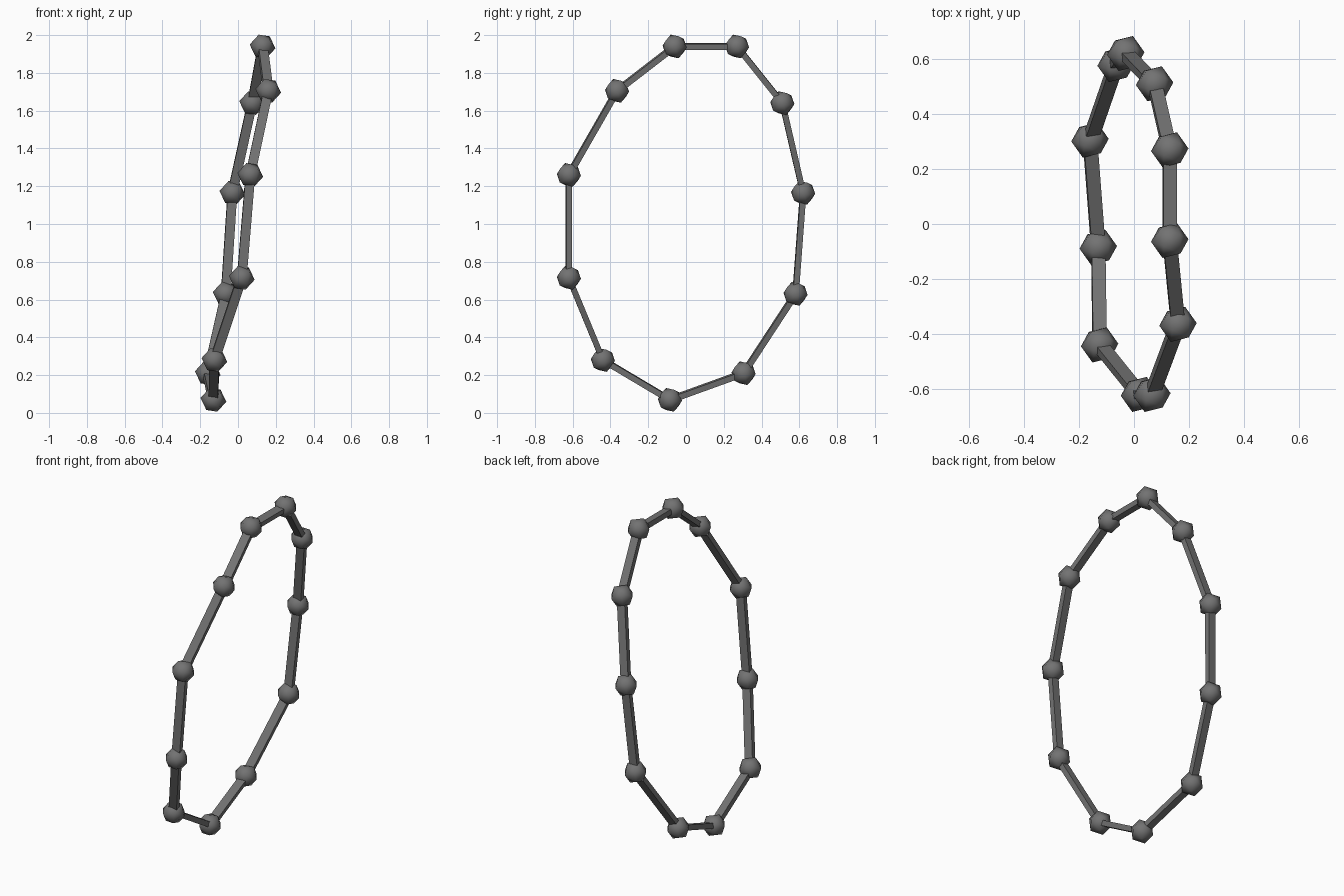
import bpy, bmesh
from mathutils import Vector, Matrix

cube = bpy.data.objects.get("Cube")
if cube:
    bpy.data.objects.remove(cube, do_unlink=True)

# One dark grey material for everything
grey = bpy.data.materials.new("dark_grey")
grey.use_nodes = True
colour = (0.17, 0.17, 0.17, 1)
grey.diffuse_color = colour
grey.node_tree.nodes["Principled BSDF"].inputs["Base Color"].default_value = colour

BEAD_RADIUS = 0.069
ROD_WIDTH, ROD_DEPTH = 0.05, 0.031
LOOP_NORMAL = Vector((1, 0.07, -0.15)).normalized()

# Bead centres around the tilted loop
centres = [Vector(p) for p in (
    (0.13, -0.06, 1.94), (0.13, 0.27, 1.94), (0.075, 0.51, 1.64),
    (-0.03, 0.62, 1.165), (-0.065, 0.58, 0.63), (-0.16, 0.305, 0.21),
    (-0.13, -0.085, 0.069), (-0.125, -0.44, 0.28), (0.02, -0.62, 0.715),
    (0.065, -0.62, 1.26), (0.16, -0.365, 1.705))]


def frame(along, origin):
    """Local x follows the rod, z follows the loop normal."""
    x = along.normalized()
    y = LOOP_NORMAL.cross(x).normalized()
    z = x.cross(y)
    rotation = Matrix((x, y, z)).transposed().to_4x4()
    return Matrix.Translation(origin) @ rotation


def finish(bm, name, smooth):
    mesh = bpy.data.meshes.new(name)
    for face in bm.faces:
        face.smooth = smooth
    bm.to_mesh(mesh)
    bm.free()
    mesh.materials.append(grey)
    obj = bpy.data.objects.new(name, mesh)
    bpy.context.collection.objects.link(obj)


count = len(centres)
for i, here in enumerate(centres):
    before, after = centres[i - 1], centres[(i + 1) % count]

    # Faceted bead, poles pointing along the loop normal
    bm = bmesh.new()
    axis = LOOP_NORMAL.to_track_quat('Z', 'Y').to_matrix().to_4x4()
    bmesh.ops.create_icosphere(bm, subdivisions=1, radius=BEAD_RADIUS,
                               matrix=Matrix.Translation(here) @ axis)
    finish(bm, f"bead_{i + 1}", True)

    # Flat bar to the next bead
    bm = bmesh.new()
    step = after - here
    size = Matrix.Diagonal((step.length, ROD_DEPTH, ROD_WIDTH, 1))
    bmesh.ops.create_cube(bm, size=1, matrix=frame(step, (here + after) / 2) @ size)
    finish(bm, f"rod_{i + 1}", False)
